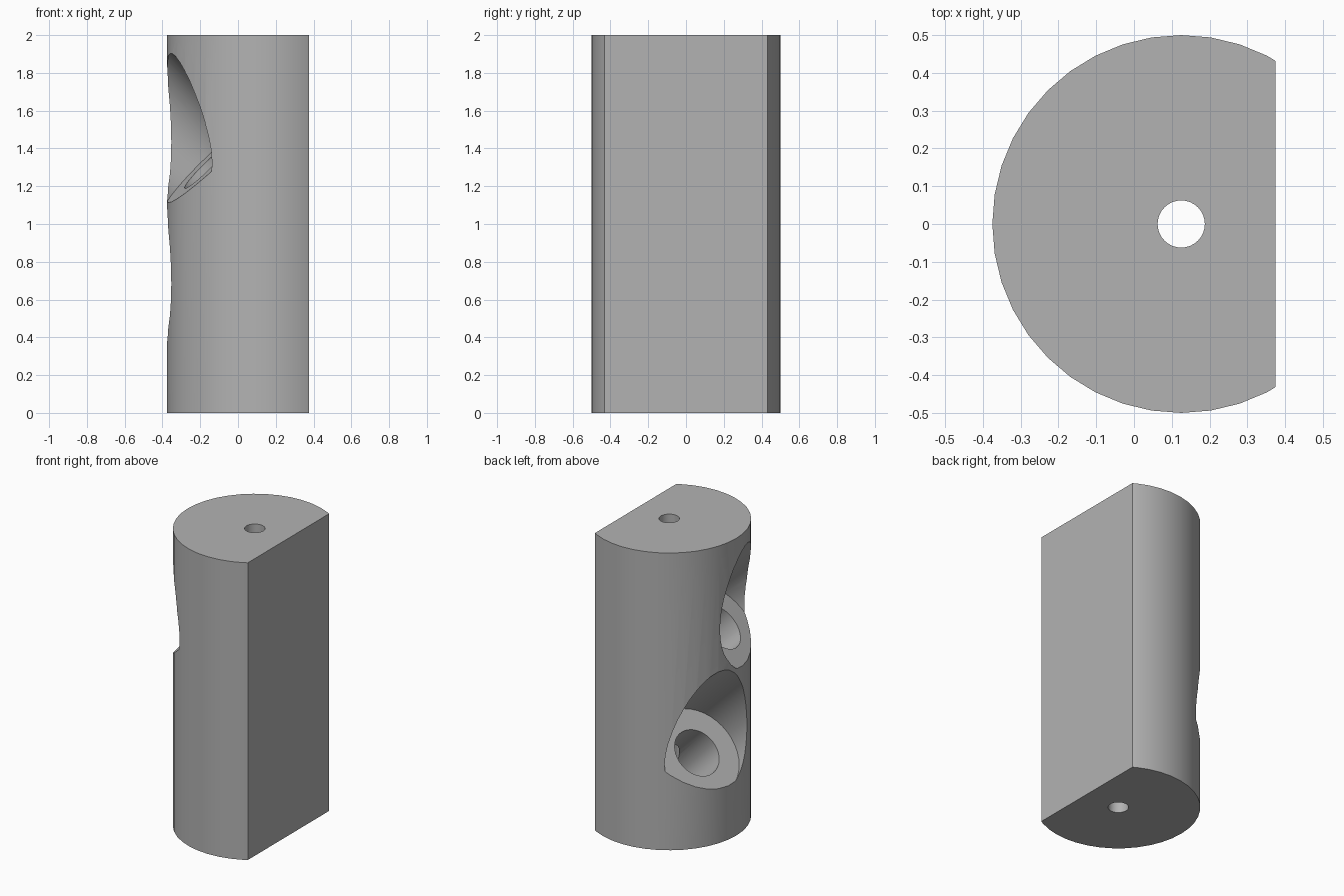
import bpy
from math import cos, sin, radians
from mathutils import Vector

default = bpy.data.objects.get("Cube")
if default:
    bpy.data.objects.remove(default, do_unlink=True)

AXIS_X = 0.125      # centre of the round body
FLAT_X = 0.375      # flat mounting side
HEIGHT = 2.0

grey = bpy.data.materials.new("plain grey")
grey.use_nodes = True
grey.diffuse_color = (0.45, 0.45, 0.45, 1)
grey.node_tree.nodes["Principled BSDF"].inputs["Base Color"].default_value = grey.diffuse_color


def rod(name, start, direction, length, radius, sides=40):
    """Cylinder running from start along direction."""
    direction = Vector(direction).normalized()
    bpy.ops.mesh.primitive_cylinder_add(
        vertices=sides, radius=radius, depth=length,
        location=Vector(start) + direction * length / 2,
        rotation=direction.to_track_quat('Z', 'Y').to_euler())
    obj = bpy.context.object
    obj.name = name
    obj.data.materials.append(grey)
    return obj


def cut(target, cutter):
    """Subtract the cutter and hide it."""
    mod = target.modifiers.new(cutter.name, 'BOOLEAN')
    mod.operation = 'DIFFERENCE'
    mod.solver = 'EXACT'
    mod.object = cutter
    bpy.context.view_layer.objects.active = target
    bpy.ops.object.modifier_apply(modifier=mod.name)
    cutter.hide_render = True
    bpy.data.objects.remove(cutter, do_unlink=True)


# Round body
body = rod("round_body", (AXIS_X, 0, 0), (0, 0, 1), HEIGHT, 0.5)

# Flat side
bpy.ops.mesh.primitive_cube_add(size=1, location=(FLAT_X + 0.5, 0, HEIGHT / 2))
flat_cutter = bpy.context.object
flat_cutter.name = "flat_cutter"
flat_cutter.scale = (1, 2, 3)
cut(body, flat_cutter)

# Vertical through hole
cut(body, rod("through_hole", (AXIS_X, 0, -0.5), (0, 0, 1), 3, 0.0625, 32))

# Two slanted pockets, each with a narrower bore running down to the core
turn = radians(10)
for label, side, floor_z in (("upper", -1, 1.30), ("lower", 1, 0.55)):
    floor = Vector((-0.17, side * 0.127, floor_z))
    outward = Vector((-cos(turn), side * sin(turn), 1)).normalized()
    cut(body, rod(label + "_pocket", floor, outward, 1.5, 0.298))
    cut(body, rod(label + "_bore", floor + outward * 0.1, -outward, 0.55, 0.157))

# Crisp edges, smooth curved walls
bpy.ops.object.select_all(action='DESELECT')
body.select_set(True)
bpy.context.view_layer.objects.active = body
bpy.ops.object.shade_smooth_by_angle(angle=radians(30))
